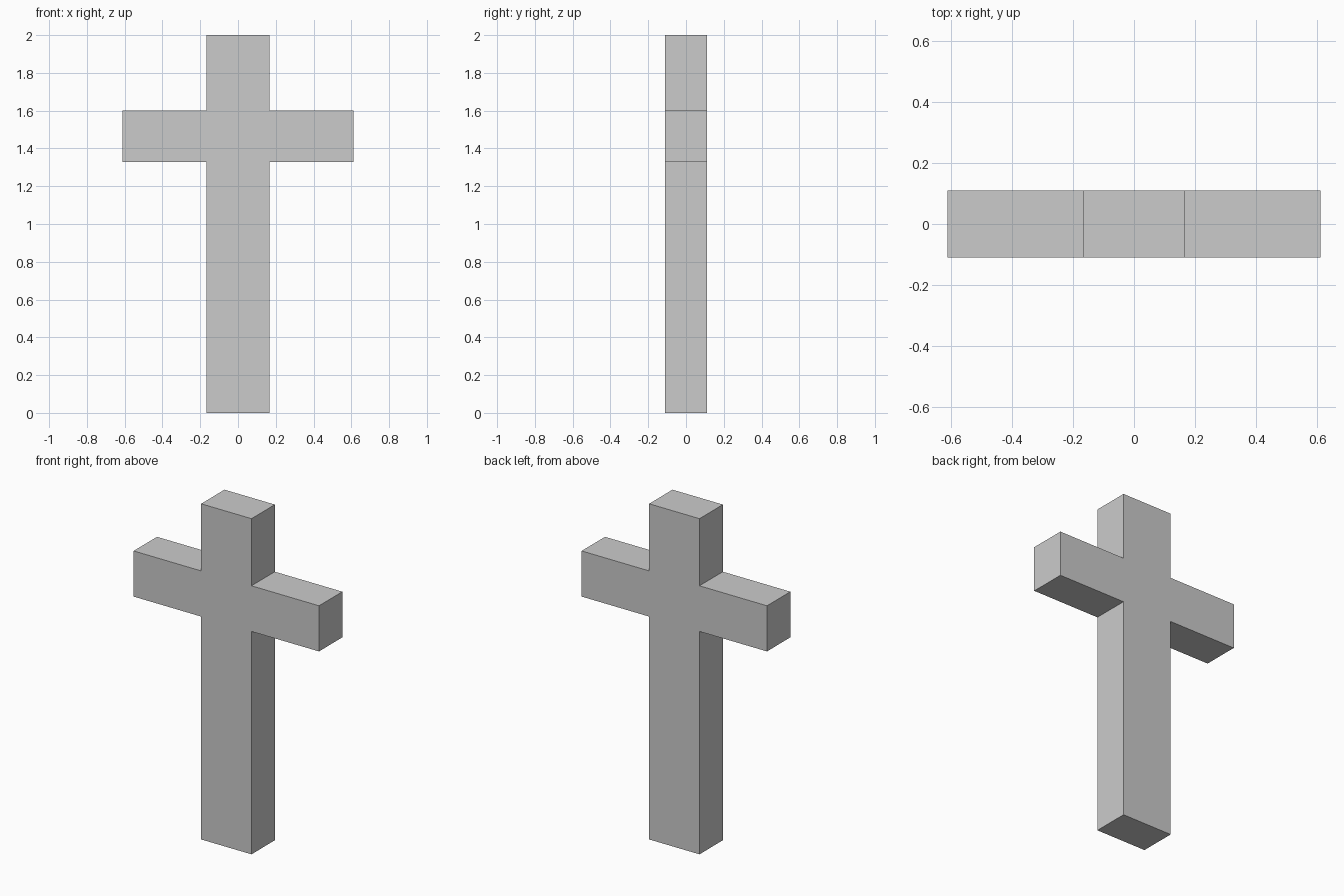
import bpy
import bmesh

if "Cube" in bpy.data.objects:
    bpy.data.objects.remove(bpy.data.objects["Cube"])

POST, ARM, DEPTH = 0.166, 0.611, 0.22
TOP, ARM_TOP, ARM_BOTTOM = 2.0, 1.6, 1.328

# Right half of the outline, mirrored to the left
half = [(POST, 0), (POST, ARM_BOTTOM), (ARM, ARM_BOTTOM),
        (ARM, ARM_TOP), (POST, ARM_TOP), (POST, TOP)]
outline = half + [(-x, z) for x, z in reversed(half)]

# Front face extruded to the back
bm = bmesh.new()
face = bm.faces.new([bm.verts.new((x, -DEPTH / 2, z)) for x, z in outline])
extruded = bmesh.ops.extrude_face_region(bm, geom=[face], use_keep_orig=True)
back = [g for g in extruded["geom"] if isinstance(g, bmesh.types.BMVert)]
bmesh.ops.translate(bm, verts=back, vec=(0, DEPTH, 0))
bmesh.ops.recalc_face_normals(bm, faces=bm.faces)

mesh = bpy.data.meshes.new("cross")
bm.to_mesh(mesh)
bm.free()
cross = bpy.data.objects.new("cross", mesh)
bpy.context.collection.objects.link(cross)
